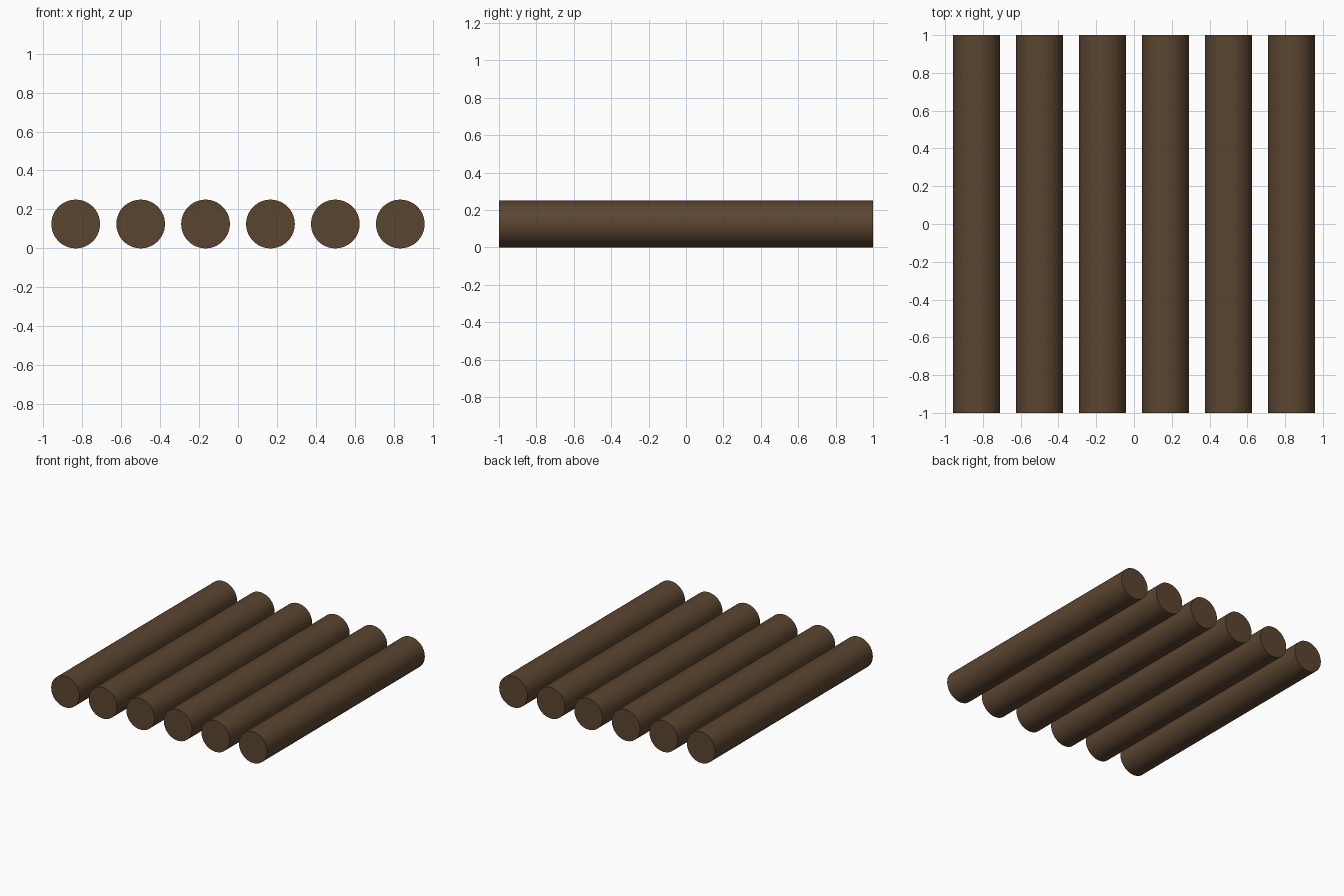
import bpy
import math

if "Cube" in bpy.data.objects:
    bpy.data.objects.remove(bpy.data.objects["Cube"])

RADIUS = 0.125
LENGTH = 2.0
COUNT = 6
SPACING = 1 / 3

# Dark brown bark
wood = bpy.data.materials.new("dark_brown_wood")
wood.diffuse_color = (0.105, 0.06, 0.03, 1)
wood.use_nodes = True
wood.node_tree.nodes["Principled BSDF"].inputs["Base Color"].default_value = wood.diffuse_color


def add_log(name, x):
    """A round log lying along y, resting on the ground."""
    bpy.ops.mesh.primitive_cylinder_add(
        vertices=64, radius=RADIUS, depth=LENGTH,
        location=(x, 0, RADIUS), rotation=(math.pi / 2, 0, 0))
    log = bpy.context.object
    log.name = name
    log.data.materials.append(wood)
    bpy.ops.object.shade_smooth_by_angle(angle=math.radians(30))


# Row of evenly spaced logs, centred on x = 0
for i in range(COUNT):
    add_log(f"log_{i + 1}", (i - (COUNT - 1) / 2) * SPACING)
